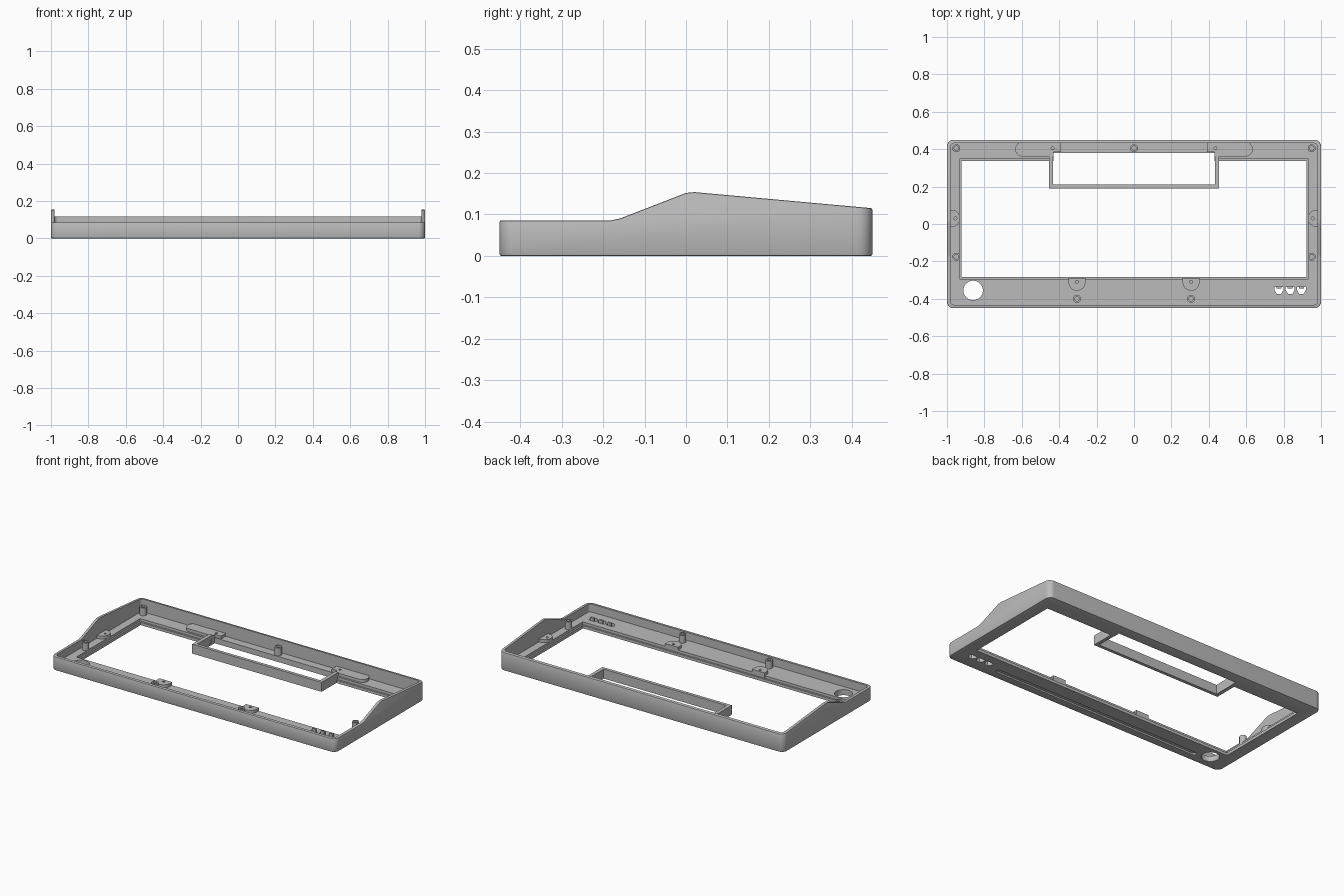
import bpy, bmesh
from math import sin, cos, pi

cube = bpy.data.objects.get("Cube")
if cube:
    bpy.data.objects.remove(cube, do_unlink=True)

grey = bpy.data.materials.new("plain grey")
grey.use_nodes = True
grey.diffuse_color = (0.5, 0.5, 0.5, 1)
for node in grey.node_tree.nodes:
    if node.type == 'BSDF_PRINCIPLED':
        node.inputs["Base Color"].default_value = grey.diffuse_color

FLOOR = 0.035


def prism(name, pts, lo, hi, axis='Z'):
    """Extrude a closed outline along z, or a (y, z) outline along x."""
    bm = bmesh.new()
    place = (lambda a, b, c: (a, b, c)) if axis == 'Z' else (lambda a, b, c: (c, a, b))
    rings = [[bm.verts.new(place(a, b, c)) for a, b in pts] for c in (lo, hi)]
    n = len(pts)
    for ring in rings:
        bm.faces.new(ring)
    for i in range(n):
        j = (i + 1) % n
        bm.faces.new((rings[0][i], rings[0][j], rings[1][j], rings[1][i]))
    bmesh.ops.recalc_face_normals(bm, faces=bm.faces)
    mesh = bpy.data.meshes.new(name)
    bm.to_mesh(mesh)
    bm.free()
    mesh.materials.append(grey)
    ob = bpy.data.objects.new(name, mesh)
    bpy.context.collection.objects.link(ob)
    return ob


def rounded(x0, x1, y0, y1, r, seg=8):
    pts = []
    corners = [(x1 - r, y1 - r), (x0 + r, y1 - r), (x0 + r, y0 + r), (x1 - r, y0 + r)]
    for k, (cx, cy) in enumerate(corners):
        for i in range(seg + 1):
            a = (k + i / seg) * pi / 2
            pts.append((cx + r * cos(a), cy + r * sin(a)))
    return pts


def rect(x0, x1, y0, y1):
    return [(x0, y0), (x1, y0), (x1, y1), (x0, y1)]


def circle(x, y, r, n=32):
    return [(x + r * cos(2 * pi * i / n), y + r * sin(2 * pi * i / n)) for i in range(n)]


def apply(ob, mod):
    bpy.context.view_layer.objects.active = ob
    bpy.ops.object.modifier_apply(modifier=mod.name)


def boolean(ob, cutter, operation='DIFFERENCE'):
    mod = ob.modifiers.new("cut", 'BOOLEAN')
    mod.solver = 'EXACT'
    mod.operation = operation
    mod.object = cutter
    apply(ob, mod)
    bpy.data.objects.remove(cutter, do_unlink=True)


def cut(ob, pts, lo, hi):
    boolean(ob, prism("cutter", pts, lo, hi))


# Outer block trimmed to the side profile, with softened rims
case = prism("case_shell", rounded(-1, 1, -0.45, 0.45, 0.035), 0, 0.3)
side = [(-0.6, -0.1), (0.6, -0.1), (0.6, 0.102), (0.45, 0.115), (0.02, 0.154),
        (0.0, 0.152), (-0.16, 0.09), (-0.18, 0.086), (-0.6, 0.086)]
boolean(case, prism("profile", side, -1.2, 1.2, 'X'), 'INTERSECT')
soft = case.modifiers.new("soft", 'BEVEL')
soft.width = 0.004
soft.segments = 2
soft.limit_method = 'ANGLE'
soft.angle_limit = 1.0
apply(case, soft)

# Cavity, window with a thin lower lip, and rear bay
cut(case, rounded(-0.982, 0.982, -0.432, 0.432, 0.02), FLOOR, 0.4)
cut(case, rect(-0.922, 0.922, -0.283, 0.338), -0.1, 0.2)
cut(case, rect(-0.932, 0.932, -0.293, 0.348), 0.018, 0.2)
cut(case, rect(-0.43, 0.43, 0.25, 0.38), -0.1, 0.2)

# Round hole, shield-shaped holes and the groove under the front edge
cut(case, circle(-0.86, -0.355, 0.052, 40), -0.1, 0.2)
shield = [(-0.024, 0.018), (0.024, 0.018), (0.024, 0.002), (0.011, -0.02),
          (-0.011, -0.02), (-0.024, 0.002)]
for x in (0.775, 0.835, 0.895):
    cut(case, [(x + a, b - 0.355) for a, b in shield], -0.1, 0.2)
cut(case, rounded(-0.78, 0.69, -0.4, -0.37, 0.0149), -0.1, 0.01)
parts = [case]

# Small catches behind the shield holes
for i, x in enumerate((0.775, 0.835, 0.895)):
    parts.append(prism(f"hole_catch_{i + 1}", rect(x - 0.013, x + 0.013, -0.346, -0.334),
                       0.015, 0.055))

# U-shaped rim around the rear bay
bay = prism("rear_bay_rim", rect(-0.455, 0.455, 0.19, 0.36), 0, 0.06)
cut(bay, rect(-0.432, 0.432, 0.21, 0.5), -0.1, 0.2)
parts.append(bay)

# Screw posts with blind holes
posts = [(0, 0.405)]
for s in (-1, 1):
    posts += [(s * 0.95, 0.405), (s * 0.95, -0.175), (s * 0.305, -0.4)]
for i, (x, y) in enumerate(posts):
    post = prism(f"screw_post_{i + 1}", circle(x, y, 0.021, 24), 0.02, 0.084)
    cut(post, circle(x, y, 0.012, 16), 0.04, 0.2)
    parts.append(post)

# Raised mounting pads with pilot holes, mirrored left and right
for s, label in ((1, "left"), (-1, "right")):
    rear = [(s * x, y) for x, y in
            [(0.39, 0.44), (0.39, 0.385), (0.43, 0.385), (0.43, 0.36)]
            + [(0.595 + 0.04 * sin(a * pi / 8), 0.4 - 0.04 * cos(a * pi / 8)) for a in range(9)]]
    front = [(s * 0.305 + 0.045 * cos(a * pi / 12), -0.312 - 0.045 * sin(a * pi / 12))
             for a in range(13)]
    front += [(s * 0.305 - 0.045, -0.29), (s * 0.305 + 0.045, -0.29)]
    flank = [(s * 0.99, 0.075)] + [(s * (0.972 - 0.042 * sin(a * pi / 12)),
                                   0.03 + 0.045 * cos(a * pi / 12)) for a in range(13)]
    flank += [(s * 0.99, -0.015)]
    for name, pts, hx, hy in (("rear", rear, 0.435, 0.405), ("front", front, 0.305, -0.31),
                              ("side", flank, 0.955, 0.03)):
        pad = prism(f"{label}_{name}_pad", pts, 0.02, 0.054)
        cut(pad, circle(s * hx, hy, 0.008, 12), 0.038, 0.2)
        parts.append(pad)

# Smooth curved walls, keep edges crisp
bpy.ops.object.select_all(action='DESELECT')
for ob in parts:
    ob.select_set(True)
bpy.context.view_layer.objects.active = case
bpy.ops.object.shade_smooth_by_angle(angle=0.5)
